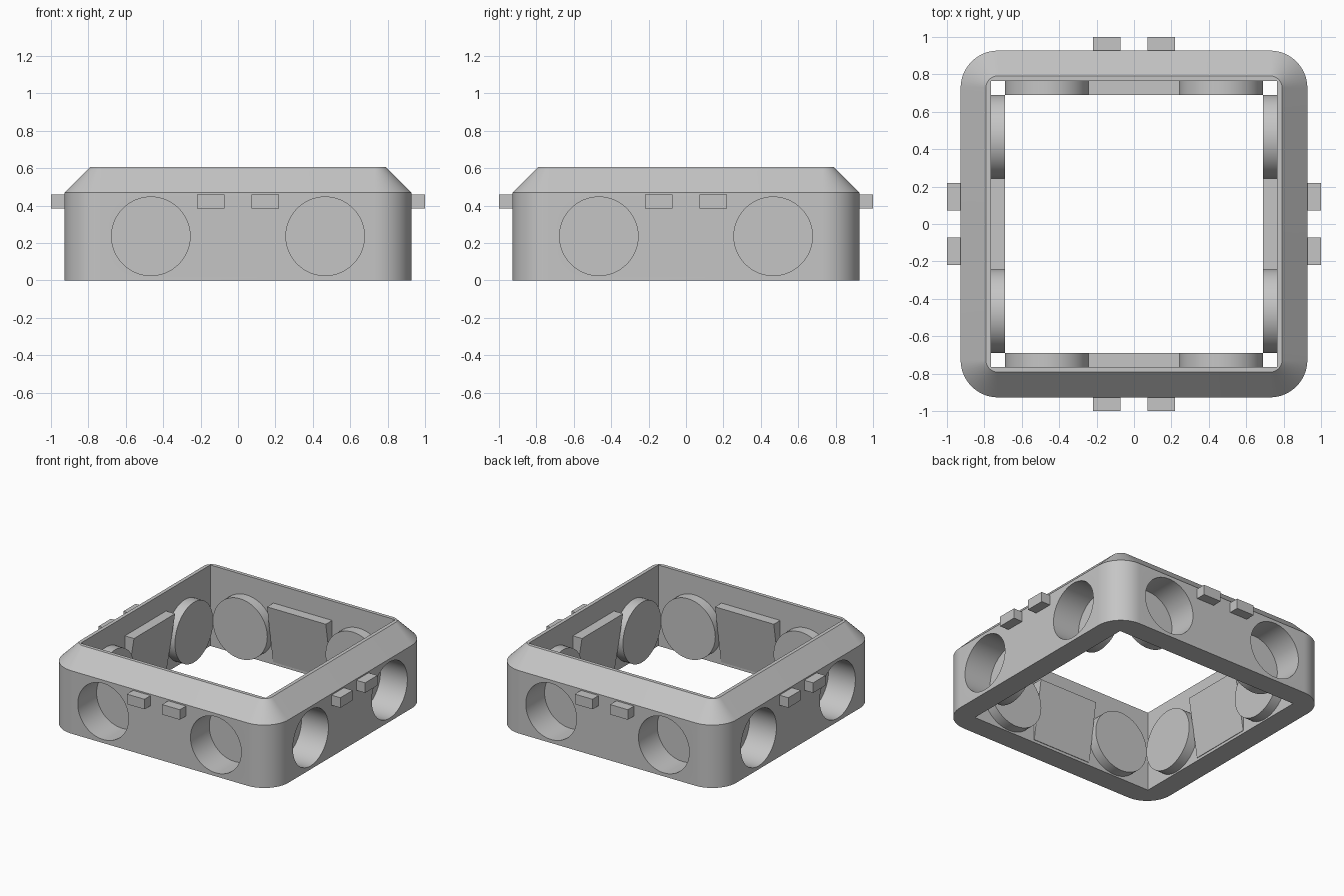
import bpy
import bmesh
from math import cos, sin, pi, radians
from mathutils import Matrix

cube = bpy.data.objects.get("Cube")
if cube:
    bpy.data.objects.remove(cube, do_unlink=True)

grey = bpy.data.materials.new("plain grey")
grey.use_nodes = True
GREY = (0.56, 0.56, 0.56, 1)
grey.diffuse_color = GREY
grey.node_tree.nodes["Principled BSDF"].inputs["Base Color"].default_value = GREY

OUTER, INNER, HEIGHT, SHOULDER = 0.927, 0.765, 0.605, 0.47
POCKET_X, POCKET_Z, POCKET_R = 0.466, 0.236, 0.21
BOSS_R, BOSS_FACE = 0.225, 0.69


def finish(name, bm):
    bmesh.ops.recalc_face_normals(bm, faces=bm.faces)
    mesh = bpy.data.meshes.new(name)
    bm.to_mesh(mesh)
    bm.free()
    mesh.materials.append(grey)
    obj = bpy.data.objects.new(name, mesh)
    bpy.context.collection.objects.link(obj)
    return obj


def box(bm, low, high):
    size = [b - a for a, b in zip(low, high)]
    centre = [(a + b) / 2 for a, b in zip(low, high)]
    mat = Matrix.Translation(centre) @ Matrix.Diagonal((*size, 1))
    return bmesh.ops.create_cube(bm, size=1, matrix=mat)["verts"]


def drum(bm, x, radius, near, far):
    # cylinder along y on the front wall
    mat = Matrix.Translation((x, -(near + far) / 2, POCKET_Z)) @ Matrix.Rotation(pi / 2, 4, "X")
    bmesh.ops.create_cone(bm, cap_ends=True, segments=64, radius1=radius,
                          radius2=radius, depth=far - near, matrix=mat)


def rounded_loop(bm, half, radius, z, steps=16):
    verts = []
    for corner in range(4):
        mid = pi / 4 + corner * pi / 2
        cx = (half - radius) * (1 if cos(mid) > 0 else -1)
        cy = (half - radius) * (1 if sin(mid) > 0 else -1)
        for i in range(steps + 1):
            a = corner * pi / 2 + i / steps * pi / 2
            verts.append(bm.verts.new((cx + radius * cos(a), cy + radius * sin(a), z)))
    return verts


def cut(obj, cutter):
    mod = obj.modifiers.new("cut", "BOOLEAN")
    mod.operation = "DIFFERENCE"
    mod.solver = "EXACT"
    mod.object = cutter
    bpy.context.view_layer.update()
    graph = bpy.context.evaluated_depsgraph_get()
    mesh = bpy.data.meshes.new_from_object(obj.evaluated_get(graph))
    obj.modifiers.clear()
    obj.data = mesh


def smooth(obj):
    bpy.ops.object.select_all(action="DESELECT")
    obj.select_set(True)
    bpy.context.view_layer.objects.active = obj
    bpy.ops.object.shade_smooth_by_angle(angle=radians(30))


# Solid outer body with chamfered shoulder
bm = bmesh.new()
rise = HEIGHT - SHOULDER
loops = [rounded_loop(bm, OUTER, 0.2, 0),
         rounded_loop(bm, OUTER, 0.2, SHOULDER),
         rounded_loop(bm, OUTER - rise, 0.2 - rise, HEIGHT)]
for low, high in zip(loops, loops[1:]):
    for i in range(len(low)):
        j = (i + 1) % len(low)
        bm.faces.new((low[i], low[j], high[j], high[i]))
bm.faces.new(loops[0])
bm.faces.new(loops[-1])
frame = finish("square_frame", bm)

# Square opening
bm = bmesh.new()
box(bm, (-INNER, -INNER, -0.2), (INNER, INNER, HEIGHT + 0.2))
opening = finish("opening_cutter", bm)
cut(frame, opening)

# Round pockets on all four walls
bm = bmesh.new()
for turn in range(4):
    for side in (-1, 1):
        drum(bm, side * POCKET_X, POCKET_R, BOSS_FACE + 0.015, 1.1)
    bmesh.ops.rotate(bm, verts=bm.verts, cent=(0, 0, 0), matrix=Matrix.Rotation(pi / 2, 3, "Z"))
pockets = finish("pocket_cutter", bm)
cut(frame, pockets)
smooth(frame)

for turn, wall in enumerate(("front", "left", "back", "right")):
    spin = Matrix.Rotation(turn * pi / 2, 4, "Z")

    # Cups closing the pockets on the inside
    bm = bmesh.new()
    for side in (-1, 1):
        drum(bm, side * POCKET_X, BOSS_R, BOSS_FACE, INNER)
    bm.transform(spin)
    cups = finish(wall + "_pocket_cups", bm)
    cut(cups, pockets)
    smooth(cups)

    # Wedge between the cups, thick at the top
    bm = bmesh.new()
    verts = box(bm, (-0.243, -INNER, 0.02), (0.243, -BOSS_FACE, 0.46))
    for v in verts:
        if v.co.z < 0.1 and v.co.y > -0.73:
            v.co.y = -INNER + 0.004
    bm.transform(spin)
    finish(wall + "_inner_wedge", bm)

    # Two small outside tabs
    bm = bmesh.new()
    for x in (-0.146, 0.146):
        box(bm, (x - 0.073, -1, 0.385), (x + 0.073, -OUTER, 0.46))
    bm.transform(spin)
    finish(wall + "_tabs", bm)

for helper in (opening, pockets):
    bpy.data.objects.remove(helper, do_unlink=True)
